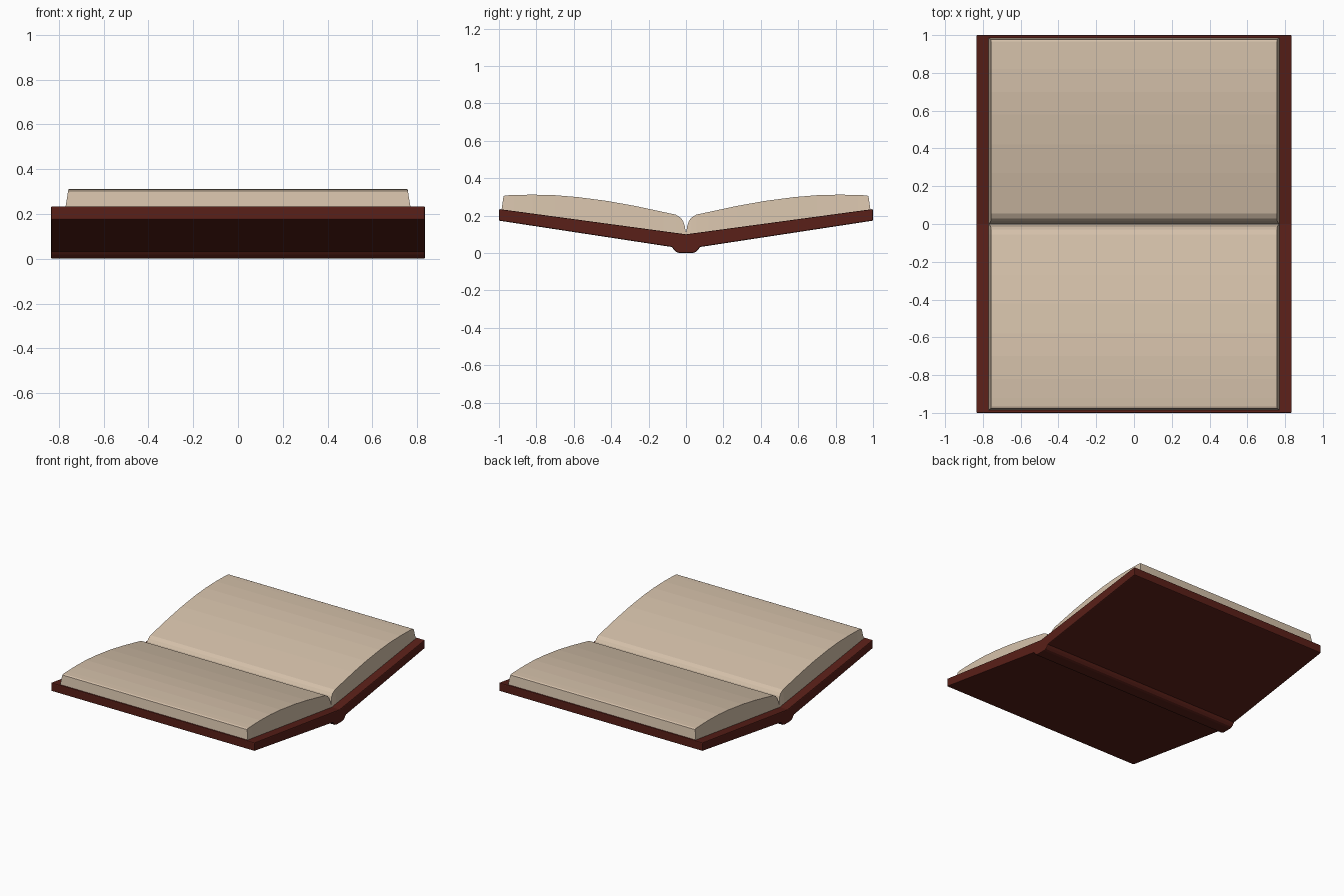
import bpy, bmesh

if "Cube" in bpy.data.objects:
    bpy.data.objects.remove(bpy.data.objects["Cube"])


def material(name, color):
    m = bpy.data.materials.new(name)
    m.diffuse_color = (*color, 1)
    m.use_nodes = True
    m.node_tree.nodes["Principled BSDF"].inputs["Base Color"].default_value = m.diffuse_color
    return m


def make_object(name, verts, faces, mat):
    bm = bmesh.new()
    vs = [bm.verts.new(v) for v in verts]
    for f in faces:
        bm.faces.new([vs[i] for i in f])
    bmesh.ops.recalc_face_normals(bm, faces=bm.faces[:])
    mesh = bpy.data.meshes.new(name)
    bm.to_mesh(mesh)
    bm.free()
    mesh.materials.append(mat)
    obj = bpy.data.objects.new(name, mesh)
    bpy.context.collection.objects.link(obj)
    return obj


leather = material("leather", (0.10, 0.014, 0.009))
paper = material("paper", (0.66, 0.53, 0.40))

GUTTER_Z, SLOPE = 0.10, 0.135      # inside surface of the open cover


def cover_z(y):
    return GUTTER_Z + SLOPE * abs(y)


# Cover: two tilted boards and a rounded spine as one cross-section
half = [(1.0, cover_z(1)), (1.0, 0.173), (0.075, 0.032),
        (0.065, 0.018), (0.052, 0.005), (0.035, 0.0)]
profile = [(0, GUTTER_Z)] + half + [(-y, z) for y, z in reversed(half)]
n = len(profile)
verts = [(x, y, z) for x in (-0.835, 0.835) for y, z in profile]
faces = [list(range(n)), list(range(n, 2 * n))]
faces += [(i, (i + 1) % n, n + (i + 1) % n, n + i) for i in range(n)]
cover = make_object("cover", verts, faces, leather)
bevel = cover.modifiers.new("edge_bevel", 'BEVEL')
bevel.width = 0.006
bevel.segments = 2
bevel.limit_method = 'ANGLE'
bevel.angle_limit = 0.9

# Page blocks: curved top line, sides tapering inward with height
page_top = [(0.0, 0.108), (0.007, 0.145), (0.016, 0.172), (0.03, 0.19),
            (0.055, 0.205), (0.12, 0.219), (0.27, 0.251), (0.42, 0.278),
            (0.58, 0.299), (0.70, 0.309), (0.82, 0.312), (0.92, 0.310),
            (0.965, 0.308), (0.976, 0.303)]


def page_block(name, side):
    verts, faces = [], []
    for i, (y, z) in enumerate(page_top):
        base_y = 0.986 if i == len(page_top) - 1 else y
        base_z = cover_z(base_y) - 0.002
        top_x = 0.77 - 0.013 * min(1, (z - base_z) / 0.08)
        verts += [(-0.77, side * base_y, base_z), (-top_x, side * y, z),
                  (top_x, side * y, z), (0.77, side * base_y, base_z)]
    for i in range(len(page_top) - 1):
        a, b = 4 * i, 4 * i + 4
        faces += [(a + k, a + (k + 1) % 4, b + (k + 1) % 4, b + k)
                  for k in range(4)]
    last = len(verts)
    faces += [(0, 1, 2, 3), tuple(range(last - 4, last))]
    return make_object(name, verts, faces, paper)


page_block("front_pages", -1)
page_block("back_pages", 1)
